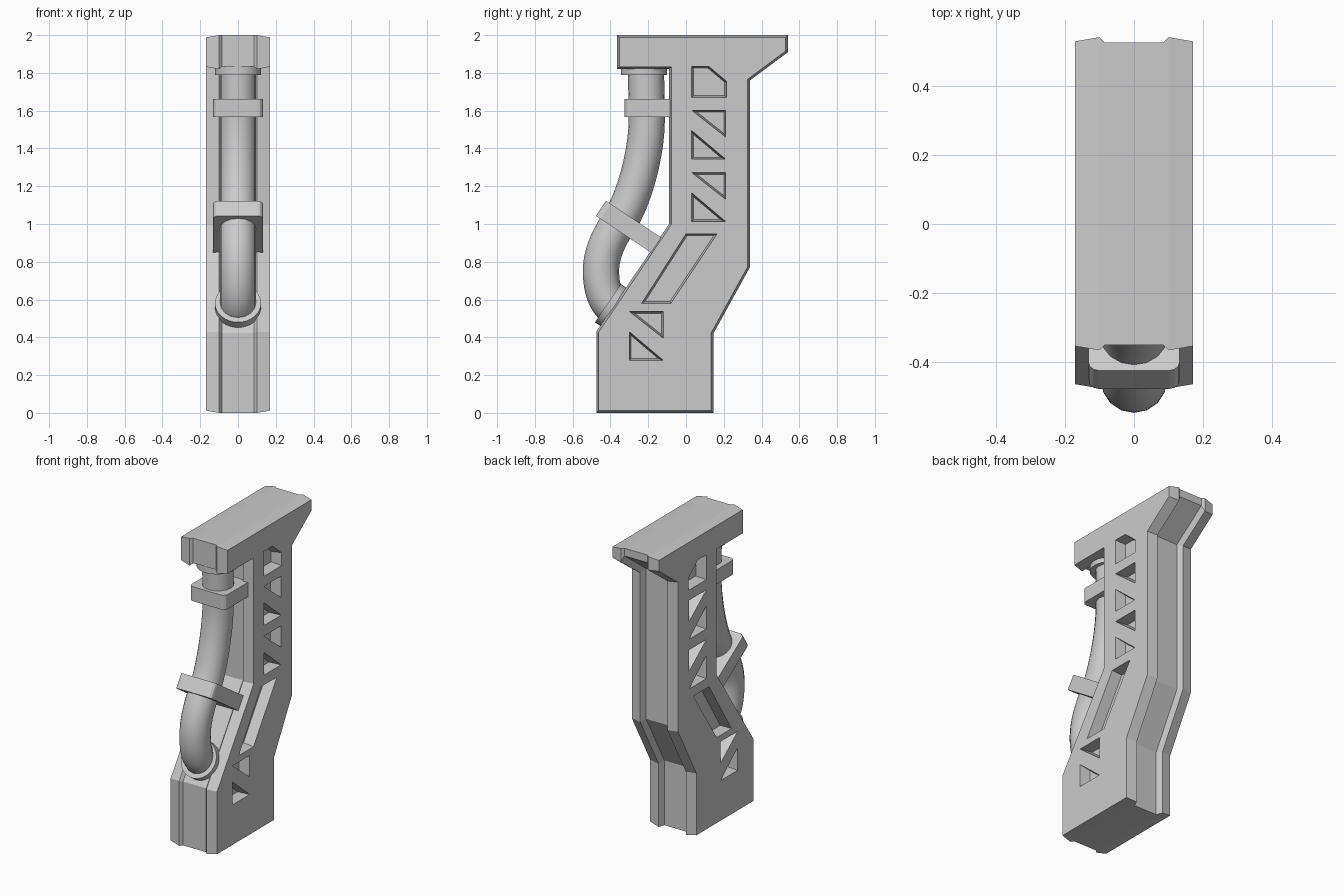
import bpy, bmesh
from math import atan2
from mathutils import Vector

if "Cube" in bpy.data.objects:
    bpy.data.objects.remove(bpy.data.objects["Cube"])


def inset(pts, dists):
    """Move every edge of a counter-clockwise polygon inward by its distance."""
    n, out = len(pts), []
    ps = [Vector(p) for p in pts]
    for i in range(n):
        d0 = (ps[i] - ps[i - 1]).normalized()
        d1 = (ps[(i + 1) % n] - ps[i]).normalized()
        a = ps[i] + Vector((-d0.y, d0.x)) * dists[i - 1]
        b = ps[i] + Vector((-d1.y, d1.x)) * dists[i]
        t = (b - a).cross(d1) / d0.cross(d1)
        out.append(a + d0 * t)
    return out


def loft(bm, sections):
    """Skin (x, [(y, z)...]) sections along x and cap both ends."""
    rings = [[bm.verts.new((x, p[0], p[1])) for p in pts] for x, pts in sections]
    n = len(rings[0])
    faces = [bm.faces.new(rings[0]), bm.faces.new(rings[-1][::-1])]
    for a, b in zip(rings, rings[1:]):
        for i in range(n):
            j = (i + 1) % n
            faces.append(bm.faces.new((a[i], b[i], b[j], a[j])))
    bmesh.ops.recalc_face_normals(bm, faces=faces)


def finish(bm, name):
    me = bpy.data.meshes.new(name)
    bm.to_mesh(me)
    bm.free()
    ob = bpy.data.objects.new(name, me)
    bpy.context.collection.objects.link(ob)
    return ob


# Column body: two raised side plates around a recessed core
profile = [(-.475, 0), (.145, 0), (.145, .42), (.338, .77), (.338, 1.76), (.54, 1.91),
           (.54, 2), (-.365, 2), (-.365, 1.82), (-.09, 1.82), (-.09, 1.0), (-.475, .43)]
outer = inset(profile, [.012] * 12)
core = inset(profile, [0, .04, .04, .04, .04, .015, 0, .015, .015, .02, .02, .02])
bm = bmesh.new()
loft(bm, [(-.17, outer), (-.1, profile), (-.085, core),
          (.085, core), (.1, profile), (.17, outer)])
body = finish(bm, "column_body")

# Pockets in both side plates
pockets = [[(.03, 1.67), (.215, 1.67), (.215, 1.755), (.12, 1.835), (.03, 1.835)],
           [(-.235, .58), (-.08, .58), (.165, .948), (0, .948)]]
for dy, dz in ((0, 0), (0, -.33), (-.33, -1.065)):
    for tri in ([(.03, 1.602), (.21, 1.46), (.21, 1.602)],
                [(.03, 1.343), (.21, 1.343), (.03, 1.495)]):
        pockets.append([(y + dy, z + dz) for y, z in tri])
bm = bmesh.new()
for pts in pockets:
    small = inset(pts, [.01] * len(pts))
    for s in (-1, 1):
        loft(bm, [(s * .2, pts), (s * .17, pts), (s * .1, small)])
cutter = finish(bm, "pocket_cutter")
cutter.hide_render = True
mod = body.modifiers.new("pockets", 'BOOLEAN')
mod.operation, mod.solver, mod.object = 'DIFFERENCE', 'EXACT', cutter
bpy.context.view_layer.objects.active = body
bpy.ops.object.modifier_apply(modifier=mod.name)
bpy.data.objects.remove(cutter)

# Bent pipe: (y, z), tangent, handle length
path = [((-.213, 1.85), (0, -1), .08), ((-.208, 1.55), (0, -1), .18),
        ((-.35, 1.017), (-.555, -.832), .13), ((-.45, .75), (0, -1), .08),
        ((-.385, .56), (.77, -.64), .06), ((-.34, .525), (.832, -.555), .01)]
cu = bpy.data.curves.new("pipe", 'CURVE')
cu.dimensions = '3D'
cu.bevel_depth, cu.bevel_resolution, cu.resolution_u = .096, 6, 10
cu.use_fill_caps = True
sp = cu.splines.new('BEZIER')
sp.bezier_points.add(len(path) - 1)
for bp, (p, t, h) in zip(sp.bezier_points, path):
    co, tan = Vector((0, *p)), Vector((0, *t)) * h
    bp.handle_left_type = bp.handle_right_type = 'FREE'
    bp.co, bp.handle_left, bp.handle_right = co, co - tan, co + tan
sp.use_smooth = True
pipe = bpy.data.objects.new("pipe", cu)
bpy.context.collection.objects.link(pipe)


# Collars where the pipe enters the column
def collar(name, y, z, angle, depth):
    bpy.ops.mesh.primitive_cylinder_add(vertices=32, radius=.122, depth=depth,
                                        location=(0, y, z), rotation=(angle, 0, 0))
    ob = bpy.context.object
    ob.name = name
    bpy.ops.object.shade_smooth_by_angle()


slope = atan2(.57, .385)
collar("upper_collar", -.222, 1.815, 0, .05)
collar("lower_collar", -.393, .567, slope, .05)


# Clamps: boxes running from the outer end back to the column
def clamp(name, start, angle, length):
    bm = bmesh.new()
    bmesh.ops.create_cube(bm, size=1)
    for v in bm.verts:
        v.co = Vector((v.co.x * .264, (v.co.y + .5) * length, v.co.z * .096))
    edges = [e for e in bm.edges if all(v.co.y < .001 for v in e.verts)
             and abs(e.verts[0].co.z - e.verts[1].co.z) > .01]
    bmesh.ops.bevel(bm, geom=edges, offset=.03, segments=3, profile=.5, affect='EDGES')
    ob = finish(bm, name)
    ob.location = (0, *start)
    ob.rotation_euler.x = angle


clamp("upper_clamp", (-.325, 1.615), 0, .26)
clamp("lower_clamp", (-.45, 1.083), atan2(-.555, .832), .375)
